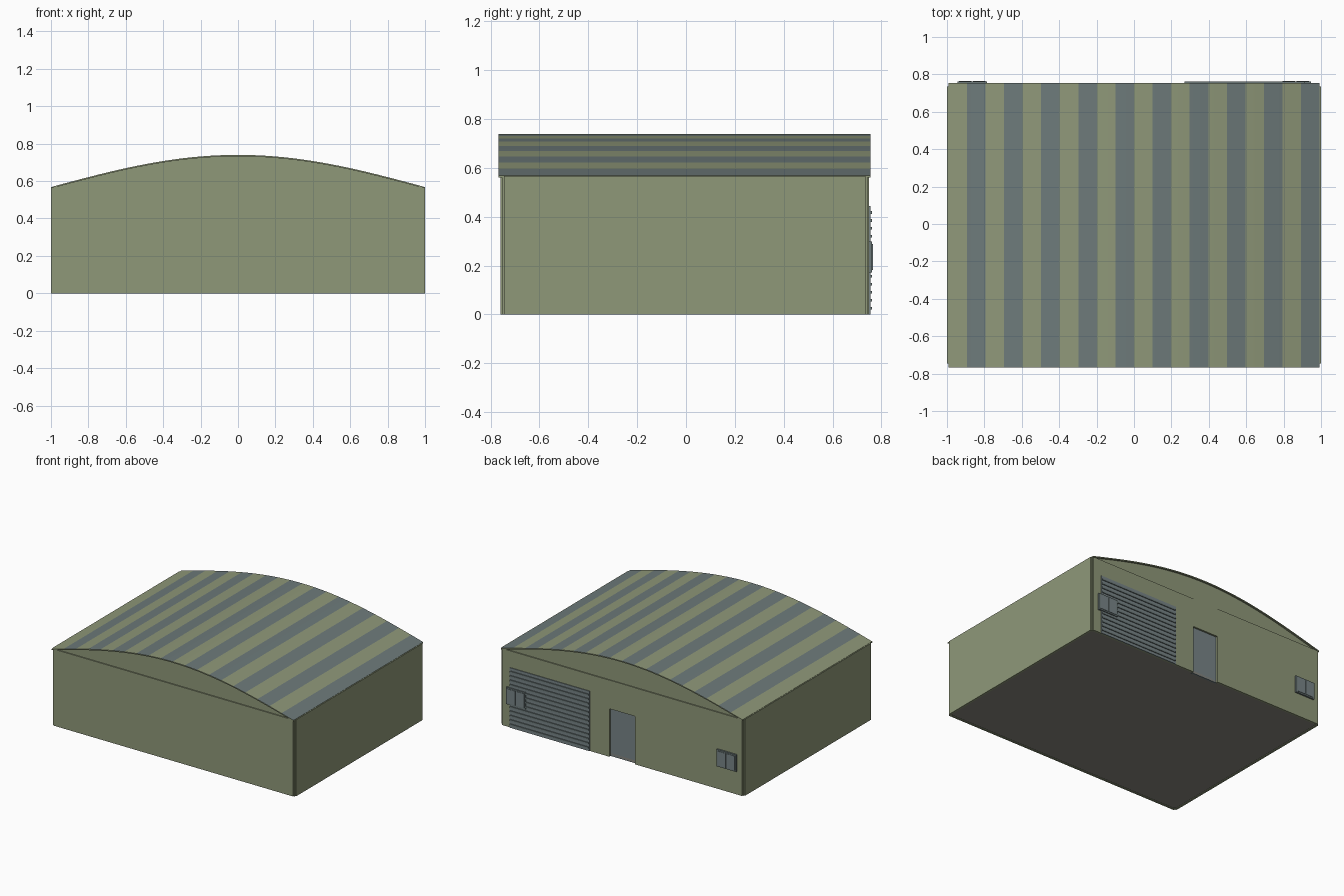
import bpy, math

old = bpy.data.objects.get("Cube")
if old:
    bpy.data.objects.remove(old, do_unlink=True)


def material(name, srgb):
    col = [((c / 255 + 0.055) / 1.055) ** 2.4 for c in srgb] + [1]
    m = bpy.data.materials.new(name)
    m.use_nodes = True
    m.diffuse_color = col
    m.node_tree.nodes["Principled BSDF"].inputs["Base Color"].default_value = col
    return m


olive = material("olive_paint", (143, 152, 121))
slate = material("slate_grey", (109, 122, 122))
metal = material("door_metal", (120, 133, 135))
concrete = material("concrete", (135, 133, 125))


def finish(name, verts, faces, mats):
    mesh = bpy.data.meshes.new(name)
    mesh.from_pydata(verts, [], faces)
    for m in mats:
        mesh.materials.append(m)
    ob = bpy.data.objects.new(name, mesh)
    bpy.context.collection.objects.link(ob)
    return ob


def box(name, x, y, z, mat):
    """Box spanning the (low, high) pairs x, y and z."""
    verts = [(a, b, c) for a in x for b in y for c in z]
    faces = [(0, 1, 3, 2), (4, 6, 7, 5), (0, 4, 5, 1),
             (2, 3, 7, 6), (0, 2, 6, 4), (1, 5, 7, 3)]
    return finish(name, verts, faces, [mat])


EAVE, RISE, SHEET = 0.568, 0.172, 0.008


def arch(x):
    return EAVE + RISE * math.cos(math.pi / 2 * x)


def arched_prism(name, half, y, low, high, mats, steps=40):
    """Prism between two height curves, running along y."""
    verts, faces = [], []
    for i in range(steps + 1):
        x = half * (2 * i / steps - 1)
        verts += [(x, y[0], low(x)), (x, y[0], high(x)),
                  (x, y[1], high(x)), (x, y[1], low(x))]
    for i in range(steps):
        a, b = 4 * i, 4 * i + 4
        for k in range(4):
            n = (k + 1) % 4
            faces.append((a + k, b + k, b + n, a + n))
    faces += [(0, 1, 2, 3), tuple(4 * steps + k for k in (3, 2, 1, 0))]
    return finish(name, verts, faces, mats)


# Striped roof sheet: twenty strips of alternating colour
roof = arched_prism("roof", 0.993, (-0.767, 0.755),
                    lambda x: arch(x) - SHEET, arch, [olive, slate])
for p in roof.data.polygons:
    strip = min(19, max(0, int((p.center.x + 0.993) / 1.986 * 20)))
    p.material_index = strip % 2 if p.normal.z > 0.5 else 0
bpy.context.view_layer.objects.active = roof
roof.select_set(True)
bpy.ops.object.shade_smooth_by_angle(angle=math.radians(30))

# Gable ends, set back slightly below the roof edge
arched_prism("gables", 0.985, (-0.752, 0.742),
             lambda x: 0.555, lambda x: arch(x) - SHEET / 2, [olive])

# Floor and plain walls
box("floor", (-0.985, 0.985), (-0.745, 0.735), (0.004, 0.02), concrete)
box("front_wall", (-0.985, 0.985), (-0.76, -0.745), (0, EAVE), olive)

for side, label in ((1, "left"), (-1, "right")):
    box(label + "_wall", sorted((side * 0.985, side)), (-0.745, 0.735), (0, EAVE), olive)
    box(label + "_back_panel", sorted((side * 0.105, side * 0.985)),
        (0.735, 0.75), (0, EAVE), olive)
    # Recessed corner posts
    for y, end in ((-0.745, "front"), (0.735, "back")):
        box(f"{label}_{end}_post", sorted((side * 0.975, side * 0.992)),
            (y - 0.008, y + 0.008), (0, EAVE), olive)

# Entrance door recessed under its lintel panel
box("door_lintel", (-0.105, 0.105), (0.73, 0.748), (0.355, EAVE), olive)
box("entrance_door", (-0.105, 0.105), (0.722, 0.735), (0, 0.355), metal)

# Roller door with horizontal slats
box("roller_door", (0.265, 0.92), (0.745, 0.755), (0, 0.445), metal)
for i in range(13):
    z = 0.02 + i * 0.0327
    box(f"roller_slat_{i + 1}", (0.27, 0.915), (0.75, 0.761), (z, z + 0.011), slate)

# Two-pane windows near the back corners
for side, label in ((1, "left"), (-1, "right")):
    box(label + "_window_frame", sorted((side * 0.785, side * 0.945)),
        (0.745, 0.762), (0.172, 0.298), slate)
    for k in range(2):
        x = 0.795 + k * 0.073
        box(f"{label}_window_pane_{k + 1}", sorted((side * x, side * (x + 0.067))),
            (0.75, 0.765), (0.182, 0.288), metal)
